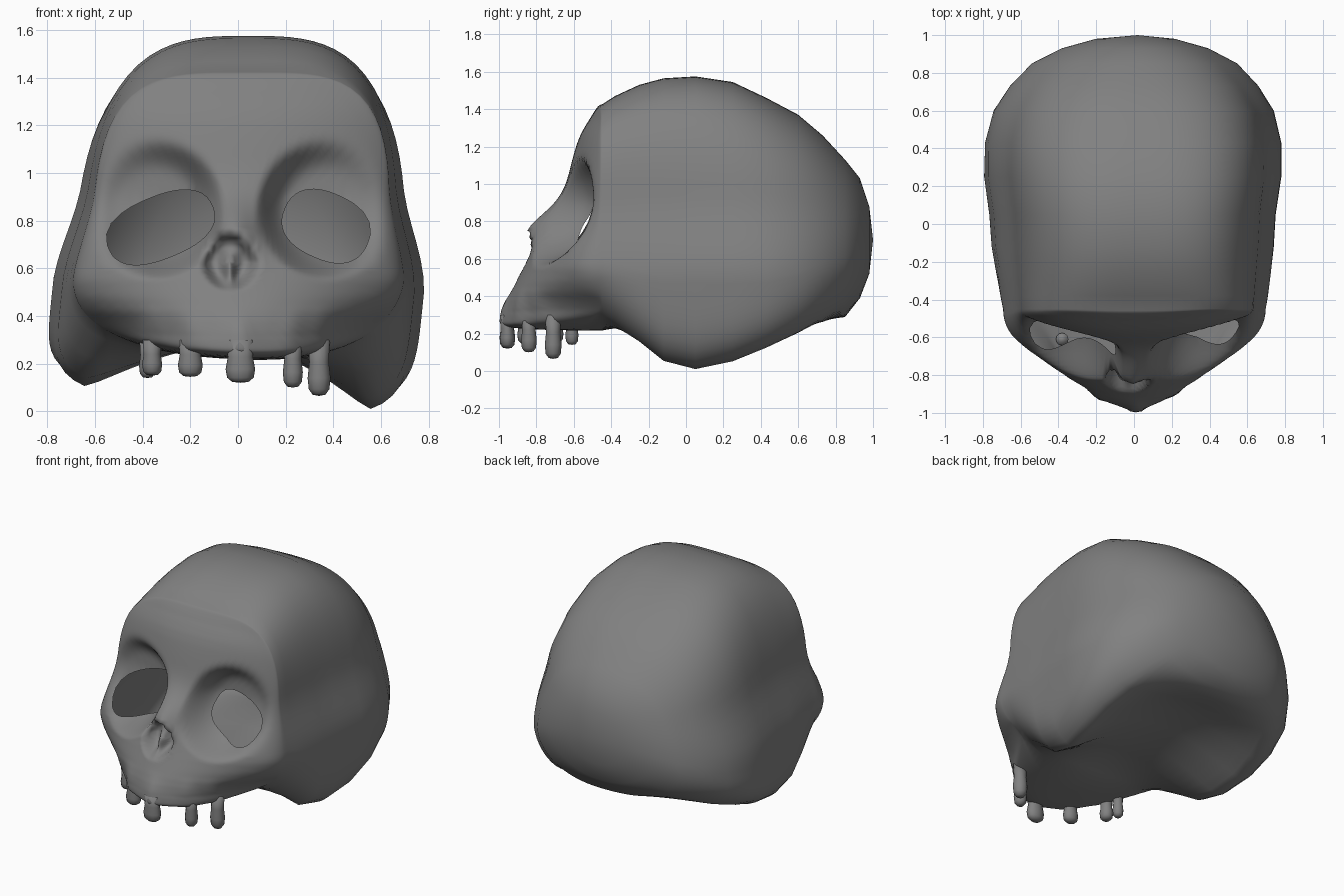
import bpy, bmesh
from math import sin, cos, pi, exp, radians

if "Cube" in bpy.data.objects:
    bpy.data.objects.remove(bpy.data.objects["Cube"])

bone = bpy.data.materials.new("grey_bone")
bone.use_nodes = True
tint = (0.22, 0.22, 0.22, 1)
bone.diffuse_color = tint
bone.node_tree.nodes["Principled BSDF"].inputs["Base Color"].default_value = tint

# Cranium stations: y, half width, top, bottom, middle height, upper and lower squareness, base arch
STATIONS = [
    (-.45, .70, 1.425, .22, .60, 3.7, 2.4, .00),
    (-.38, .71, 1.47, .20, .58, 3.4, 2.8, .04),
    (-.25, .725, 1.53, .14, .54, 3.2, 4.0, .13),
    (-.12, .74, 1.565, .06, .50, 3.1, 4.8, .21),
    (.05, .75, 1.575, .02, .50, 3.1, 5.0, .25),
    (.25, .78, 1.545, .06, .50, 3.0, 4.8, .23),
    (.43, .78, 1.46, .11, .50, 2.9, 4.0, .20),
    (.60, .74, 1.37, .17, .53, 2.7, 3.4, .13),
    (.73, .66, 1.26, .22, .58, 2.5, 2.8, .06),
    (.85, .55, 1.13, .29, .62, 2.3, 2.4, .00),
    (.93, .40, 1.03, .39, .67, 2.1, 2.1, .00),
    (.98, .22, .88, .52, .70, 2.0, 2.0, .00),
]
# Face midline depth and sideways sweep, both by height
MIDLINE = [(.2, -.985), (.3, -.975), (.38, -.955), (.5, -.895), (.58, -.855), (.7, -.80),
           (.8, -.74), (.9, -.68), (1.0, -.64), (1.17, -.60), (1.27, -.575), (1.4, -.51)]
SWEEP = [(.2, 1.9), (.32, 1.8), (.42, .95), (.55, .62), (.8, .58), (1.0, .4), (1.3, .3)]
# Eye openings: centre x, centre z, long and short radius, tilt
EYES = [(-.325, .772, .235, .13, radians(22)), (.37, .777, .188, .138, radians(-24))]
# Teeth: x, y, tip height, half width, half depth
TEETH = [(-.36, -.70, .15, .042, .045), (-.20, -.86, .145, .052, .042),
         (.01, -.955, .12, .062, .042), (.23, -.84, .10, .042, .042),
         (.34, -.71, .065, .048, .045), (-.38, -.61, .14, .035, .035)]
SEGMENTS, RINGS = 96, 48
NOSE_X, NOSE_Z = -.035, .63


def lookup(table, t):
    if t <= table[0][0]:
        return table[0][1]
    for (a, va), (b, vb) in zip(table, table[1:]):
        if t <= b:
            return va + (vb - va) * (t - a) / (b - a)
    return table[-1][1]


def soft(table, t):
    return (lookup(table, t - .05) + 2 * lookup(table, t) + lookup(table, t + .05)) / 4


def smooth(t):
    t = max(0, min(1, t))
    return t * t * (3 - 2 * t)


def section(station, angle):
    """Squared oval, tapered upward, with an arched base, slightly rolled to one side."""
    y, w, top, bottom, mid, n_up, n_low, arch = station
    c, s = cos(angle), sin(angle)
    n = n_up if s > 0 else n_low
    r = (abs(c) ** n + abs(s) ** n) ** (-1 / n)
    x = w * r * c
    z = mid + r * s * (top - mid if s > 0 else mid - bottom)
    if s < 0:
        z += arch * max(0, 1 - (x / (.8 * w)) ** 2)
    if z < .5:
        z -= .18 * x * (.5 - z)
    x *= 1 - .11 * smooth((z - .5) / .45)
    return x + (.1 if z < .5 else .04) * (z - .5), z


def face_depth(x, z):
    y = soft(MIDLINE, z) + soft(SWEEP, z) * x * x
    # nose bridge
    y -= .08 * exp(-((x - NOSE_X / 2) / .09) ** 2 - ((z - .75) / .13) ** 2)
    # eye sockets sink toward a steep floor
    for cx in (-.35, .37):
        r2 = ((x - cx) / .30) ** 2 + ((z - .85) / .30) ** 2
        floor = max(y, -.49 - .22 * max(0, .9 - z))
        y += (floor - y) * smooth(1.35 * (1 - r2))
    # nose cavity with a dividing ridge
    half = .125 - .3 * max(0, z - NOSE_Z)
    r2 = ((x - NOSE_X) / half) ** 2 + ((z - NOSE_Z) / .13) ** 2
    ridge = .6 * exp(-((x - NOSE_X) / .028) ** 2) * smooth((.70 - z) / .1)
    y += .12 * smooth(1.3 * (1 - r2)) * (1 - ridge)
    # tooth root ridges
    for tx, *_ in TEETH[:5]:
        y -= .02 * exp(-((x - tx) / .045) ** 2) * smooth((.46 - z) / .14)
    return y


def eye_value(co, eye):
    """Below one inside the eye opening."""
    cx, cz, a, b, tilt = eye
    dx, dz = co.x - cx, co.z - cz
    u = (dx * cos(tilt) + dz * sin(tilt)) / a
    v = (dz * cos(tilt) - dx * sin(tilt)) / b
    return (abs(u) ** 2.4 + abs(v) ** 2.4) ** (1 / 2.4)


def bridge(bm, first, second):
    for i in range(len(first)):
        j = (i + 1) % len(first)
        bm.faces.new((first[i], first[j], second[j], second[i]))


def cap(bm, ring, tip):
    for i in range(len(ring)):
        bm.faces.new((ring[i], ring[(i + 1) % len(ring)], tip))


def finish(bm, name):
    bmesh.ops.recalc_face_normals(bm, faces=bm.faces)
    for f in bm.faces:
        f.smooth = True
    mesh = bpy.data.meshes.new(name)
    bm.to_mesh(mesh)
    bm.free()
    mesh.materials.append(bone)
    bpy.context.collection.objects.link(bpy.data.objects.new(name, mesh))


# Skull: face rings grow from the nose to the rim, then the cranium runs back
bm = bmesh.new()
angles = [2 * pi * i / SEGMENTS for i in range(SEGMENTS)]
rim_y = STATIONS[0][0]
rings = []
for k in range(RINGS - 1, 0, -1):
    s = 1 - (k / RINGS) ** 1.5
    ring = []
    for a in angles:
        rx, rz = section(STATIONS[0], a)
        x, z = NOSE_X + s * (rx - NOSE_X), NOSE_Z + s * (rz - NOSE_Z)
        # round at the forehead, crisp at the jaw edge
        blend = (1 - s ** (25 - 17 * sin(a))) ** .5
        ring.append(bm.verts.new((x, rim_y + (face_depth(x, z) - rim_y) * blend, z)))
    rings.append(ring)
for station in STATIONS:
    ring = []
    for a in angles:
        x, z = section(station, a)
        ring.append(bm.verts.new((x, station[0], z)))
    rings.append(ring)
for first, second in zip(rings, rings[1:]):
    bridge(bm, first, second)
cap(bm, rings[0], bm.verts.new((NOSE_X, face_depth(NOSE_X, NOSE_Z), NOSE_Z)))
cap(bm, rings[-1], bm.verts.new((.02, 1.0, .70)))

# Eye openings cut cleanly along their outlines
for eye in EYES:
    cuts = []
    for e in list(bm.edges):
        a, b = e.verts
        if a.co.y < -.3 and b.co.y < -.3:
            va, vb = eye_value(a.co, eye), eye_value(b.co, eye)
            if (va < 1) != (vb < 1):
                cuts.append((e, a, (1 - va) / (vb - va)))
    new_verts = [bmesh.utils.edge_split(e, a, t)[1] for e, a, t in cuts]
    bmesh.ops.connect_verts(bm, verts=new_verts)
    inside = [f for f in bm.faces if f.calc_center_median().y < -.3
              and eye_value(f.calc_center_median(), eye) < 1]
    bmesh.ops.delete(bm, geom=inside, context='FACES')
finish(bm, "skull")

# Teeth: full neck, rounded crown
CROWN = [(.95, 1), (.85, .6), (1, .32), (.9, .12), (.55, .02)]
for number, (tx, ty, tip, rx, ry) in enumerate(TEETH, 1):
    bm = bmesh.new()
    height = .30 - tip
    rings = [[bm.verts.new((tx + rx * r * cos(a), ty + ry * r * sin(a), tip + h * height))
              for a in angles[::8]] for r, h in CROWN]
    for first, second in zip(rings, rings[1:]):
        bridge(bm, first, second)
    bm.faces.new(rings[0])
    cap(bm, rings[-1], bm.verts.new((tx, ty, tip)))
    finish(bm, f"tooth_{number}")
